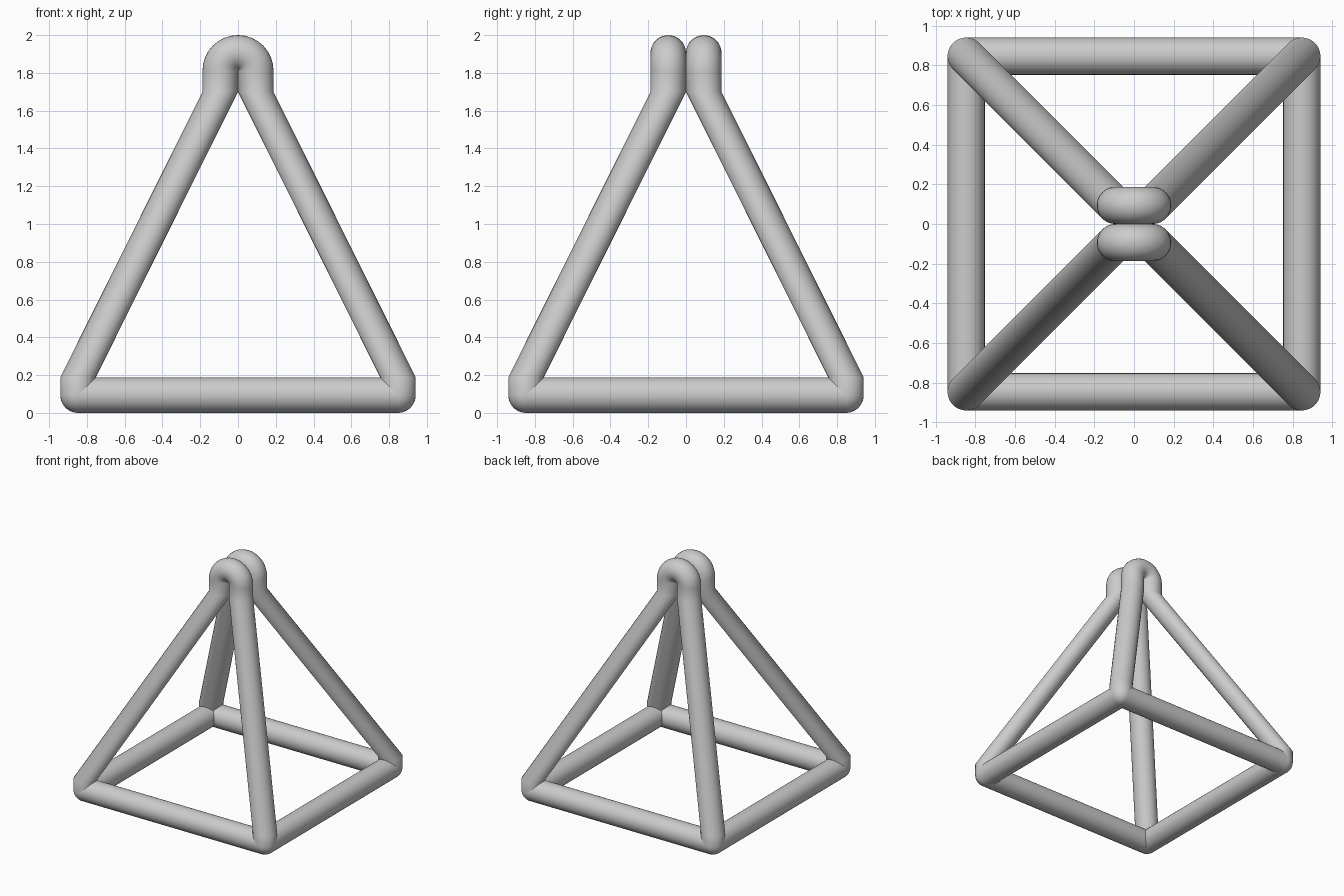
import bpy, bmesh
from math import sin, cos, pi, radians
from mathutils import Vector

if "Cube" in bpy.data.objects:
    bpy.data.objects.remove(bpy.data.objects["Cube"])

R = 0.094            # tube radius
C = 0.847            # corner centre of the square base
TOP = 2 - 2 * R      # centre height of the top bends
N = 32
X, Y, Z = Vector((1, 0, 0)), Vector((0, 1, 0)), Vector((0, 0, 1))


def smooth(ob):
    bpy.ops.object.select_all(action='DESELECT')
    bpy.context.view_layer.objects.active = ob
    ob.select_set(True)
    bpy.ops.object.shade_smooth_by_angle(angle=radians(40))


def tube(name, rings):
    """Loft circles given as (centre, axis u, axis v)."""
    bm = bmesh.new()
    loops = [[bm.verts.new(Vector(c) + R * (u * cos(2 * pi * i / N) + v * sin(2 * pi * i / N)))
              for i in range(N)] for c, u, v in rings]
    for a, b in zip(loops, loops[1:]):
        for i in range(N):
            j = (i + 1) % N
            bm.faces.new((a[i], a[j], b[j], b[i]))
    bm.faces.new(loops[0][::-1])
    bm.faces.new(loops[-1])
    bmesh.ops.recalc_face_normals(bm, faces=bm.faces)
    me = bpy.data.meshes.new(name)
    bm.to_mesh(me)
    bm.free()
    ob = bpy.data.objects.new(name, me)
    bpy.context.collection.objects.link(ob)
    smooth(ob)


# Two arches: each rises from two corners and bends over at the top
for name, s in (("front_arch", -1), ("back_arch", 1)):
    def leg(side):
        return [((side * C, s * C, R), X, Y), ((side * C, s * C, 2 * R), X, Y),
                ((side * R, s * R, 1.70), X, Y)]
    rings = leg(-1)
    for k in range(17):
        t = pi * k / 16
        rings.append(((-R * cos(t), s * R, TOP + R * sin(t)), X * cos(t) - Z * sin(t), Y))
    rings += [(c, -X, Y) for c, _, _ in reversed(leg(1))]
    tube(name, rings)

# Square base bars
for s, fb, lr in ((-1, "front", "left"), (1, "back", "right")):
    tube(fb + "_base_bar", [((-C, s * C, R), Y, Z), ((C, s * C, R), Y, Z)])
    tube(lr + "_base_bar", [((s * C, -C, R), X, Z), ((s * C, C, R), X, Z)])

# Rounded corner joints
for x, lr in ((-C, "left"), (C, "right")):
    for y, fb in ((-C, "front"), (C, "back")):
        bpy.ops.mesh.primitive_uv_sphere_add(segments=N, ring_count=16, radius=R, location=(x, y, R))
        bpy.context.object.name = f"{fb}_{lr}_corner"
        smooth(bpy.context.object)
